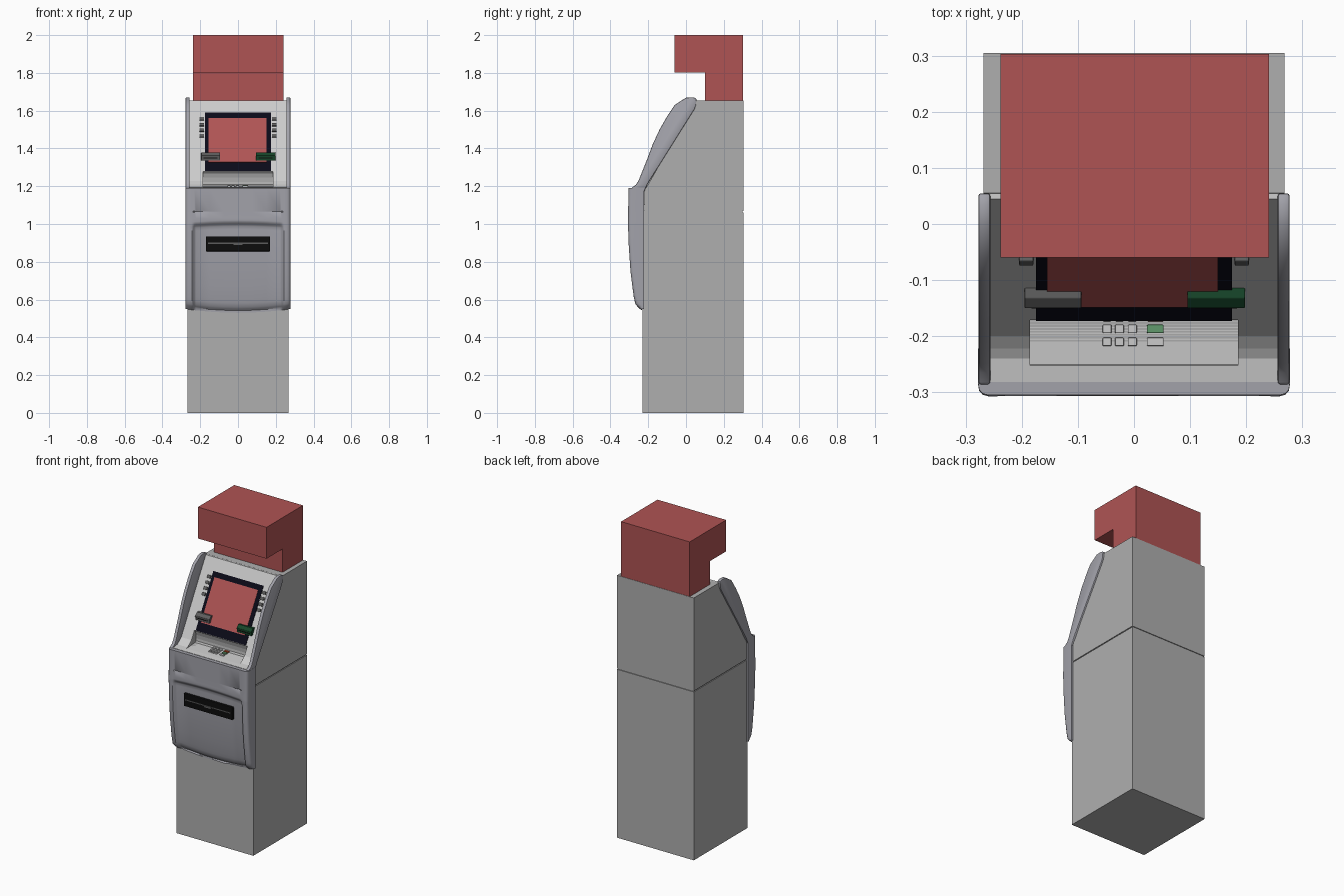
import bpy, bmesh, math
from mathutils import Matrix

if "Cube" in bpy.data.objects:
    bpy.data.objects.remove(bpy.data.objects["Cube"])

SLOPE = 0.573                      # fascia lean: dy per dz
TILT = -math.atan(SLOPE)


def slope_y(z):
    return 0.045 + (z - 1.655) * SLOPE


def material(name, rgb):
    m = bpy.data.materials.new(name)
    m.diffuse_color = (*rgb, 1)
    m.use_nodes = True
    m.node_tree.nodes["Principled BSDF"].inputs["Base Color"].default_value = m.diffuse_color
    return m


RED = material("red", (0.43, 0.088, 0.088))
BLACK = material("black", (0.004, 0.004, 0.004))
NAVY = material("navy", (0.003, 0.003, 0.009))
GREEN = material("green", (0.008, 0.06, 0.022))
KEY_GREEN = material("key_green", (0.12, 0.32, 0.15))
KEY_RED = material("key_red", (0.45, 0.06, 0.02))
DARK = material("dark_grey", (0.11, 0.11, 0.11))
BODY = material("body_grey", (0.43, 0.43, 0.43))
LIGHT = material("light_grey", (0.56, 0.56, 0.55))
SHELL = material("shell_grey", (0.36, 0.36, 0.4))


def finish(name, bm, mat=None, bevel=0, segs=2, smooth=False):
    bmesh.ops.recalc_face_normals(bm, faces=bm.faces[:])
    me = bpy.data.meshes.new(name)
    bm.to_mesh(me)
    bm.free()
    ob = bpy.data.objects.new(name, me)
    bpy.context.collection.objects.link(ob)
    if mat:
        me.materials.append(mat)
    bpy.ops.object.select_all(action='DESELECT')
    ob.select_set(True)
    bpy.context.view_layer.objects.active = ob
    if bevel:
        b = ob.modifiers.new("bevel", 'BEVEL')
        b.width, b.segments, b.limit_method = bevel, segs, 'ANGLE'
        bpy.ops.object.modifier_apply(modifier=b.name)
    if smooth:
        bpy.ops.object.shade_smooth_by_angle(angle=math.radians(35))
    return ob


def prism(name, pts, x0, x1, **kw):
    """Extrude a (y, z) outline from x0 to x1."""
    bm = bmesh.new()
    f = bm.faces.new([bm.verts.new((x0, y, z)) for y, z in pts])
    ext = bmesh.ops.extrude_face_region(bm, geom=[f])["geom"]
    bmesh.ops.translate(bm, vec=(x1 - x0, 0, 0),
                        verts=[g for g in ext if isinstance(g, bmesh.types.BMVert)])
    return finish(name, bm, **kw)


def box(name, center, size, tilt=0, **kw):
    bm = bmesh.new()
    bmesh.ops.create_cube(bm, size=1, matrix=Matrix.Translation(center)
                          @ Matrix.Rotation(tilt, 4, 'X') @ Matrix.Diagonal((*size, 1)))
    return finish(name, bm, **kw)


def on_slope(name, x, z0, z1, width, proud, **kw):
    """Box lying on the sloped fascia between heights z0 and z1."""
    z = (z0 + z1) / 2
    return box(name, (x, slope_y(z), z),
               (width, proud * 2, (z1 - z0) / math.cos(TILT)), TILT, **kw)


# Cabinet: lower and upper body with a seam between
box("lower_body", (0, 0.0375, 0.531), (0.536, 0.535, 1.062), mat=BODY)
box("seam_core", (0, 0.0375, 1.065), (0.526, 0.525, 0.02), mat=BODY)
upper = prism("upper_body", [(0.305, 1.068), (0.305, 1.655), (0.055, 1.655), (-0.2, 1.21),
                             (-0.22, 1.18), (-0.22, 1.068)], -0.268, 0.268, mat=BODY)

# Sloped fascia and shelf, with a scoop for the keypad
fascia = prism("fascia", [(0.045, 1.655), (slope_y(1.228), 1.228), (-0.222, 1.209), (-0.24, 1.198),
                          (-0.282, 1.192), (-0.282, 1.1), (-0.1, 1.1), (0.07, 1.654)],
               -0.258, 0.258, mat=LIGHT)
scoop = prism("scoop_cutter", [(slope_y(1.278), 1.278), (-0.16, 1.268), (-0.154, 1.245),
                               (-0.153, 1.222), (-0.156, 1.208), (-0.165, 1.2), (-0.25, 1.193),
                               (-0.3, 1.278)], -0.185, 0.185)
scoop.hide_render = True
for ob in (upper, fascia):
    m = ob.modifiers.new("scoop", 'BOOLEAN')
    m.operation, m.object, m.solver = 'DIFFERENCE', scoop, 'EXACT'
    bpy.context.view_layer.objects.active = ob
    bpy.ops.object.modifier_apply(modifier=m.name)
bpy.data.objects.remove(scoop)

# Curved side wings
WING = [(0.055, 1.665), (0.035, 1.671), (0.0, 1.669), (-0.06, 1.63), (-0.1, 1.57), (-0.14, 1.5),
        (-0.175, 1.425), (-0.205, 1.345), (-0.25, 1.232), (-0.265, 1.208), (-0.286, 1.193),
        (-0.288, 1.17), (-0.222, 1.17), (-0.205, 1.21), (0.045, 1.608), (0.053, 1.63)]
for s, side in ((-1, "left"), (1, "right")):
    prism(f"{side}_wing", WING, s * 0.256, s * 0.2775, mat=SHELL, bevel=0.005, smooth=True)

# Front shell: lofted rows with rounded corners and a sunken centre panel
PROFILE = [(1.19, -0.305), (1.06, -0.306), (1.0, -0.307), (0.9, -0.304), (0.75, -0.294),
           (0.62, -0.277), (0.58, -0.268), (0.562, -0.252), (0.55, -0.238)]
ROWS = [1.19, 1.068, 1.065, 1.062, 1.03, 1.008, 1.0, 0.992, 0.984, 0.976, 0.96, 0.9, 0.82,
        0.75, 0.68, 0.62, 0.6, 0.58, 0.57, 0.562, 0.55]
HALF = [(0.278, 0.022, 0), (0.276, 0.01, 0), (0.27, 0.003, 0), (0.26, 0, 0), (0.244, 0, 0),
        (0.237, 0, 0.25), (0.231, 0, 0.75), (0.222, 0, 1), (0.15, 0, 1), (0.075, 0, 1)]
COLS = [(-x, d, k) for x, d, k in HALF] + [(0, 0, 1)] + HALF[::-1]


def front_y(z):
    for (z1, y1), (z0, y0) in zip(PROFILE, PROFILE[1:]):
        if z >= z0:
            return y0 + (y1 - y0) * (z - z0) / (z1 - z0)
    return PROFILE[-1][1]


def smoothstep(t):
    t = min(max(t, 0), 1)
    return t * t * (3 - 2 * t)


bm = bmesh.new()
grid = []
for z in ROWS:
    row = []
    for x, d, k in COLS:
        y = front_y(z) + d + 0.02 * k * smoothstep((1.005 - z) / 0.03)
        if z == 1.065 and 0.2 < abs(x) < 0.235:
            y += 0.004
        bow = 1 - (x / 0.278) ** 2
        drop = 0.02 * bow * smoothstep((0.85 - z) / 0.29)
        arch = 0.012 * bow if 0.95 < z < 1.01 else 0
        row.append(bm.verts.new((x, min(y, -0.232), z - drop + arch)))
    ends = [bm.verts.new((s * 0.278, -0.222, z)) for s in (-1, 1)]
    grid.append([ends[0]] + row + [ends[1]])
for a, b in zip(grid, grid[1:]):
    for i in range(len(a) - 1):
        bm.faces.new((a[i], a[i + 1], b[i + 1], b[i]))
    bm.faces.new((a[-1], a[0], b[0], b[-1]))
bm.faces.new(grid[0])
bm.faces.new(grid[-1])
finish("front_shell", bm, SHELL, smooth=True)

# Cash slot
box("cash_slot", (0, -0.285, 0.895), (0.34, 0.03, 0.08), mat=BLACK, bevel=0.004)
box("slot_lip", (0, -0.3, 0.898), (0.32, 0.004, 0.006), mat=DARK)
box("slot_notch", (0, -0.301, 0.893), (0.05, 0.006, 0.01), mat=DARK)

# Screen and its bezel
on_slope("screen_bezel", 0, 1.28, 1.588, 0.35, 0.003, mat=NAVY)
on_slope("screen", -0.0025, 1.325, 1.56, 0.305, 0.005, mat=RED)

# Buttons beside the screen
for s in (-1, 1):
    for i in range(4):
        z = 1.465 + i * 0.03
        on_slope("side_button", s * 0.192, z - 0.008, z + 0.008, 0.026, 0.008, mat=DARK, bevel=0.003)

# Card reader and receipt mouth
MOUTH = [(-0.105, 1.376), (-0.132, 1.378), (-0.15, 1.362), (-0.148, 1.335), (-0.12, 1.335)]
prism("card_reader", MOUTH, 0.095, 0.198, mat=GREEN, bevel=0.002)
prism("receipt_mouth", MOUTH, -0.195, -0.094, mat=DARK, bevel=0.002)
for x in (-0.145, 0.146):
    box("mouth_slit", (x, -0.149, 1.349), (0.075, 0.004, 0.004), mat=BLACK)

# Keypad
for y, mat in ((-0.21, LIGHT), (-0.187, KEY_GREEN), (-0.166, KEY_RED)):
    z = 1.201 + (y + 0.165) * 0.08
    for x in (-0.048, -0.026, -0.003):
        box("number_key", (x, y, z), (0.016, 0.015, 0.012), mat=LIGHT, bevel=0.002)
    box("function_key", (0.038, y, z), (0.03, 0.015, 0.012), mat=mat, bevel=0.002)

# Overhanging sign box on top
prism("top_sign", [(0.303, 1.655), (0.303, 2.0), (-0.06, 2.0), (-0.06, 1.802), (0.1, 1.802),
                   (0.1, 1.655)], -0.238, 0.241, mat=RED)
